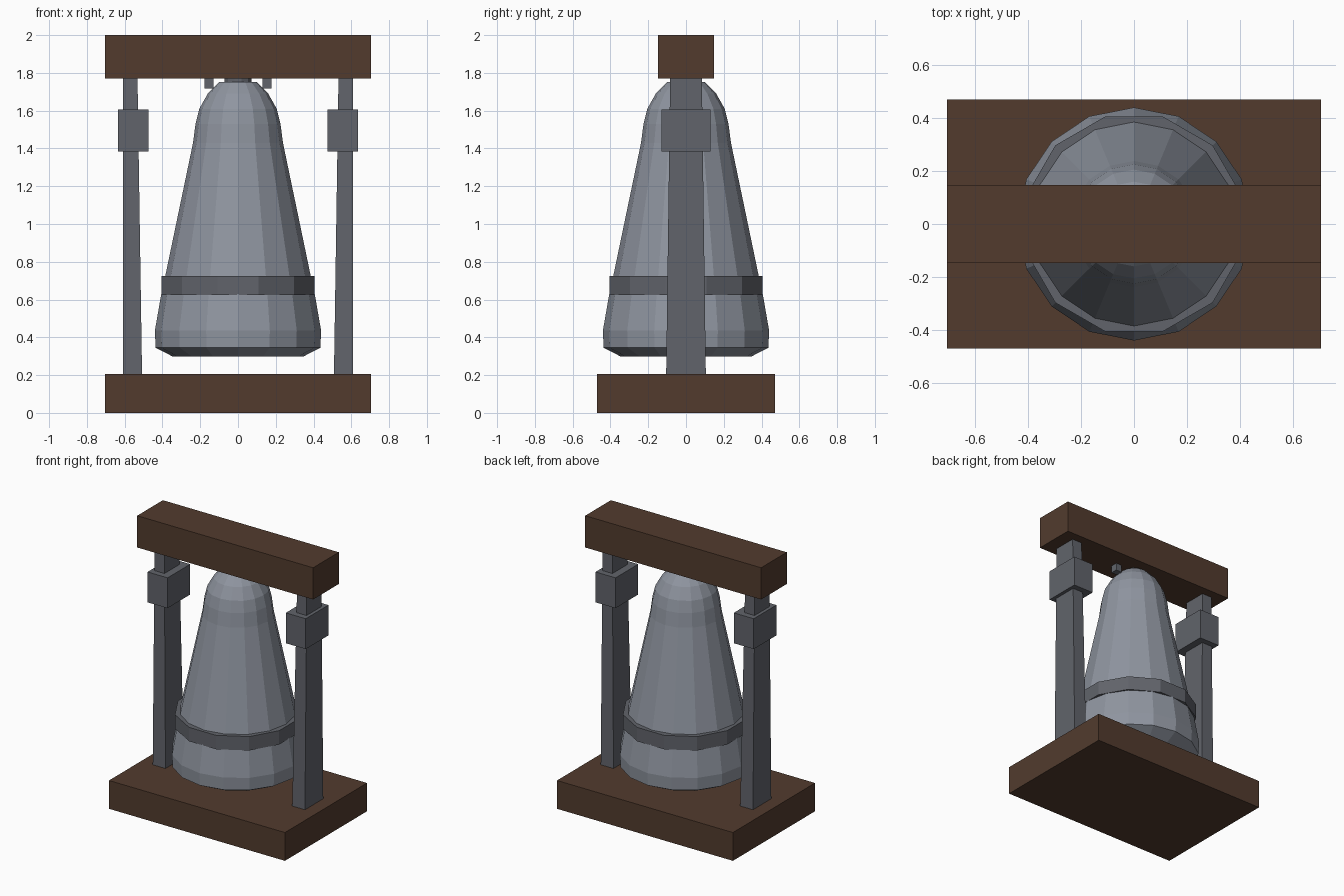
import bpy, bmesh, math

if "Cube" in bpy.data.objects:
    bpy.data.objects.remove(bpy.data.objects["Cube"])


def material(name, rgb):
    m = bpy.data.materials.new(name)
    m.diffuse_color = (*rgb, 1.0)
    m.use_nodes = True
    m.node_tree.nodes["Principled BSDF"].inputs["Base Color"].default_value = m.diffuse_color
    return m


WOOD = material("dark brown wood", (0.085, 0.044, 0.027))
IRON = material("dark grey iron", (0.120, 0.127, 0.147))
STEEL = material("pale steel", (0.275, 0.300, 0.350))


def finish(bm, name, mat):
    bmesh.ops.recalc_face_normals(bm, faces=bm.faces)
    me = bpy.data.meshes.new(name)
    bm.to_mesh(me)
    bm.free()
    me.materials.append(mat)
    ob = bpy.data.objects.new(name, me)
    bpy.context.collection.objects.link(ob)
    return ob


def prism(name, bottom, top, z0, z1, mat):
    """Tapered box; bottom and top are (x0, x1, half depth)."""
    bm = bmesh.new()
    rings = []
    for (x0, x1, d), z in ((bottom, z0), (top, z1)):
        rings.append([bm.verts.new((x, y, z))
                      for x, y in ((x0, -d), (x1, -d), (x1, d), (x0, d))])
    a, b = rings
    bm.faces.new(a)
    bm.faces.new(b)
    for i in range(4):
        j = (i + 1) % 4
        bm.faces.new((a[i], a[j], b[j], b[i]))
    return finish(bm, name, mat)


def box(name, x0, x1, d, z0, z1, mat):
    return prism(name, (x0, x1, d), (x0, x1, d), z0, z1, mat)


def lathe(name, profile, sides, turn, mat):
    """Closed, flat-faced solid of revolution from (radius, z) points."""
    bm = bmesh.new()
    rings = []
    for r, z in profile:
        angles = [turn + 2 * math.pi * i / sides for i in range(sides)]
        rings.append([bm.verts.new((r * math.cos(a), r * math.sin(a), z)) for a in angles])
    for a, b in zip(rings, rings[1:]):
        for i in range(sides):
            j = (i + 1) % sides
            bm.faces.new((a[i], a[j], b[j], b[i]))
    bm.faces.new(rings[0])
    bm.faces.new(rings[-1])
    return finish(bm, name, mat)


# Timber base and top beam
box("base", -0.705, 0.705, 0.47, 0.0, 0.205, WOOD)
box("top_beam", -0.705, 0.705, 0.147, 1.77, 2.0, WOOD)

# Tapered posts with collars, and small lugs under the beam
for side, s in (("left", -1), ("right", 1)):
    prism(side + "_post", (s * 0.508, s * 0.61, 0.105), (s * 0.532, s * 0.61, 0.084),
          0.205, 1.77, IRON)
    box(side + "_post_collar", s * 0.474, s * 0.634, 0.13, 1.385, 1.605, IRON)
    box(side + "_lug", s * 0.13, s * 0.177, 0.025, 1.718, 1.77, IRON)

# Bell body
lathe("bell", [(0.345, 0.298), (0.436, 0.345), (0.44, 0.435), (0.408, 0.62),
               (0.385, 0.725), (0.238, 1.43), (0.225, 1.53), (0.205, 1.61),
               (0.16, 1.69), (0.10, 1.752)], 16, 0.0, STEEL)

# Iron band and hanging plate
lathe("bell_band", [(0.42, 0.624), (0.42, 0.725)], 12, math.radians(15), IRON)
lathe("hanger_plate", [(0.073, 1.74), (0.073, 1.77)], 12, math.radians(15), IRON)
